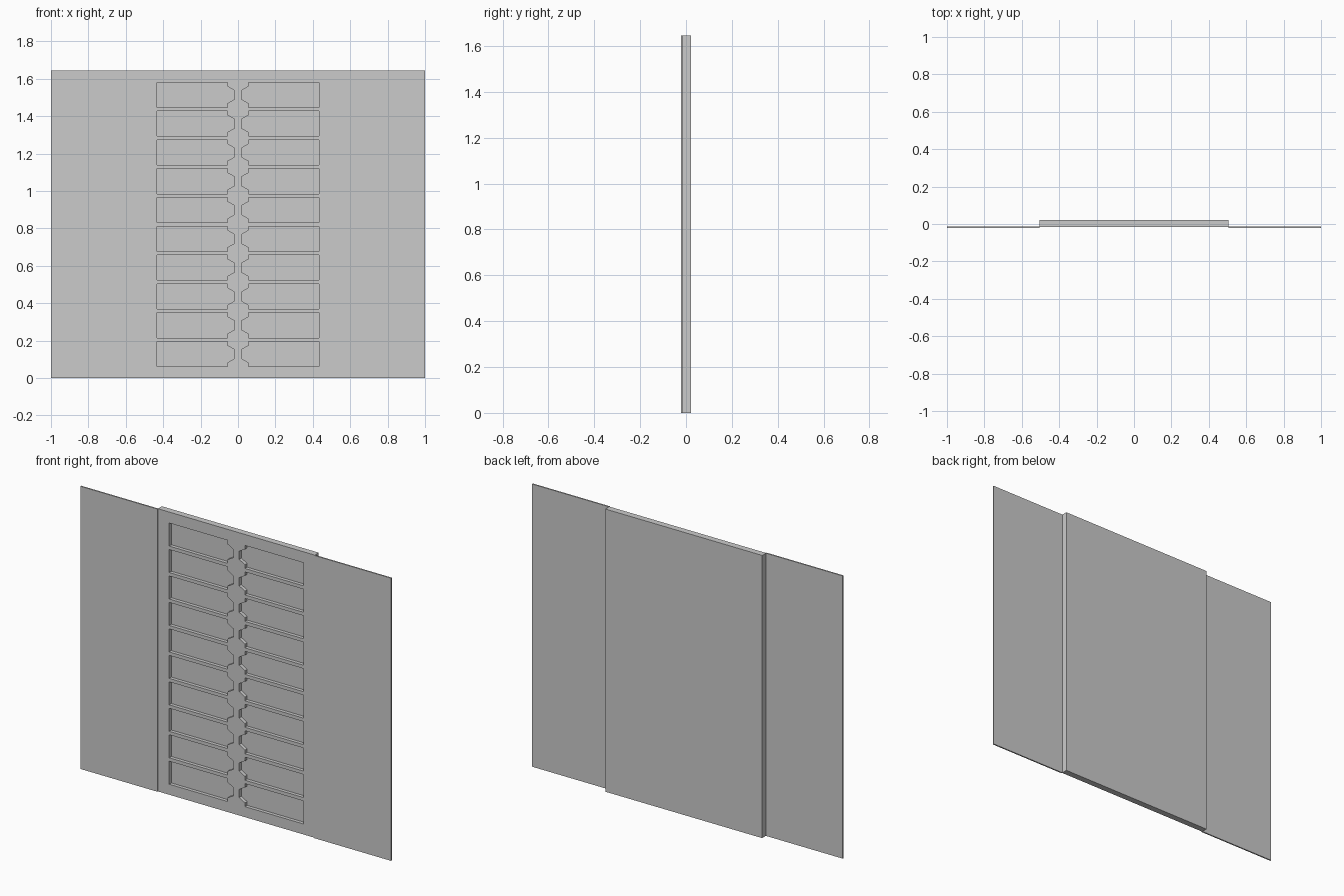
import bpy, bmesh

if "Cube" in bpy.data.objects:
    bpy.data.objects.remove(bpy.data.objects["Cube"])

H = 1.645           # overall height
HALF_SLAB = 0.505   # half width of the thick centre slab
FACE = -0.016       # front face of the slab
DEPTH = 0.02        # depth of the recesses
ROWS, PITCH, FIRST = 10, 0.154, 0.128   # recess rows (centre heights)


def finish(name, bm):
    bmesh.ops.recalc_face_normals(bm, faces=bm.faces)
    mesh = bpy.data.meshes.new(name)
    bm.to_mesh(mesh)
    bm.free()
    obj = bpy.data.objects.new(name, mesh)
    bpy.context.collection.objects.link(obj)
    return obj


def prism(bm, outline, y0, y1):
    """Extrude an x-z outline from y0 to y1."""
    face = bm.faces.new([bm.verts.new((x, y0, z)) for x, z in outline])
    ext = bmesh.ops.extrude_face_region(bm, geom=[face])
    verts = [v for v in ext["geom"] if isinstance(v, bmesh.types.BMVert)]
    bmesh.ops.translate(bm, verts=verts, vec=(0, y1 - y0, 0))


def plate(name, x0, x1, y0, y1):
    bm = bmesh.new()
    prism(bm, [(x0, 0), (x1, 0), (x1, H), (x0, H)], y0, y1)
    return finish(name, bm)


# Thick centre slab
slab = plate("centre_slab", -HALF_SLAB, HALF_SLAB, FACE, 0.021)

# Thin side panels, slightly proud of the slab
for side, label in ((-1, "left"), (1, "right")):
    plate(label + "_panel", side * HALF_SLAB, side * 1.0, -0.021, -0.013)

# Recess outline: rectangle with a tapered tab towards the centre line
pocket = [(0.432, -0.067), (0.432, 0.067), (0.056, 0.067), (0.056, 0.045),
          (0.019, 0.024), (0.019, -0.024), (0.056, -0.045), (0.056, -0.067)]
bm = bmesh.new()
for row in range(ROWS):
    for side in (-1, 1):
        prism(bm, [(side * x, z + FIRST + row * PITCH) for x, z in pocket],
              FACE - 0.03, FACE + DEPTH)
cutter = finish("recess_cutter", bm)
cutter.hide_render = True

# Cut the recesses, then discard the cutter
mod = slab.modifiers.new("recesses", "BOOLEAN")
mod.operation, mod.solver, mod.object = "DIFFERENCE", "EXACT", cutter
bpy.context.view_layer.objects.active = slab
bpy.ops.object.modifier_apply(modifier=mod.name)
bpy.data.objects.remove(cutter)
